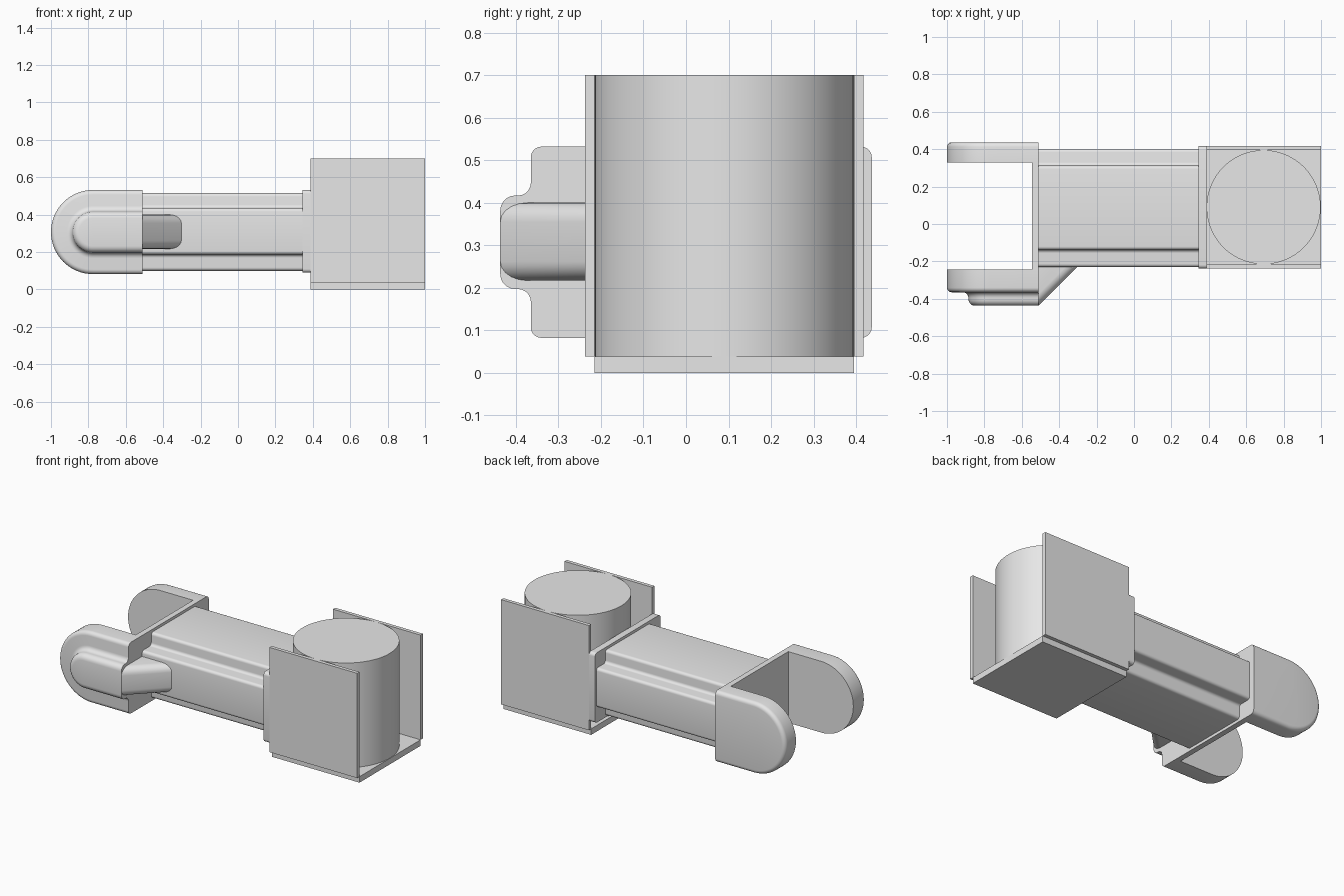
import bpy, bmesh, math

cube = bpy.data.objects.get("Cube")
if cube:
    bpy.data.objects.remove(cube, do_unlink=True)

grey = bpy.data.materials.new("light grey")
grey.use_nodes = True
colour = (0.8, 0.8, 0.8, 1)
grey.diffuse_color = colour
for node in grey.node_tree.nodes:
    if node.type == 'BSDF_PRINCIPLED':
        node.inputs["Base Color"].default_value = colour


def finish(name, bm):
    bmesh.ops.recalc_face_normals(bm, faces=bm.faces)
    mesh = bpy.data.meshes.new(name)
    bm.to_mesh(mesh)
    bm.free()
    mesh.materials.append(grey)
    obj = bpy.data.objects.new(name, mesh)
    bpy.context.collection.objects.link(obj)
    bpy.ops.object.select_all(action='DESELECT')
    obj.select_set(True)
    bpy.context.view_layer.objects.active = obj
    bpy.ops.object.shade_smooth_by_angle(angle=math.radians(35))
    return obj


def loft(name, rings, round_edges=None, radius=0.02):
    """Skin matching rings of points, cap both ends, optionally round edges."""
    bm = bmesh.new()
    loops = [[bm.verts.new(p) for p in ring] for ring in rings]
    for a, b in zip(loops, loops[1:]):
        for i in range(len(a)):
            j = (i + 1) % len(a)
            bm.faces.new((a[i], a[j], b[j], b[i]))
    bm.faces.new(loops[0])
    bm.faces.new(loops[-1])
    bmesh.ops.recalc_face_normals(bm, faces=bm.faces)
    if round_edges:
        edges = [e for e in bm.edges if round_edges(*(v.co for v in e.verts))]
        bmesh.ops.bevel(bm, geom=edges, offset=radius, segments=5,
                        affect='EDGES', profile=0.5)
    return finish(name, bm)


def lengthwise(a, b):
    return abs(a.x - b.x) > 0.01


def box(name, x, y, z, round_edges=None, radius=0.02):
    outline = [(y[0], z[0]), (y[1], z[0]), (y[1], z[1]), (y[0], z[1])]
    return loft(name, [[(u, v, w) for v, w in outline] for u in x],
                round_edges, radius)


# Fork: rounded cheeks lofted outward along y
CHEEK_X, CHEEK_Z, FORK_END = -0.775, 0.307, -0.51


def cheek_ring(y, r):
    ring = [(FORK_END, y, CHEEK_Z + r)]
    for i in range(33):
        a = math.pi * (0.5 + i / 32)
        ring.append((CHEEK_X + r * math.cos(a), y, CHEEK_Z + r * math.sin(a)))
    return ring + [(FORK_END, y, CHEEK_Z - r)]


def quarter(y, r, size, start, turn, outward):
    """Quarter round in the (radius, depth) section of a cheek."""
    pts = []
    for i in range(6):
        a = math.radians(start + turn * i / 5)
        pts.append((y + outward * size * math.sin(a), r + size * math.cos(a)))
    return pts


front = [(-0.243, 0.225)]
front += quarter(-0.34, 0.2, 0.025, 0, 90, -1)        # outer rim
front += quarter(-0.395, 0.14, 0.03, 270, -90, -1)    # fillet to the boss
front += quarter(-0.402, 0.075, 0.035, 0, 90, -1)     # boss rim
loft("front_cheek", [cheek_ring(*p) for p in front])

back = [(0.33, 0.225)] + quarter(0.412, 0.2, 0.025, 0, 90, 1)
loft("back_cheek", [cheek_ring(*p) for p in back])

box("fork_bridge", (-0.545, FORK_END), (-0.26, 0.35), (0.082, 0.532))

# Sloping rib that blends the boss into the arm
rib = [(-0.437, 0.217), (-0.437, 0.4), (-0.19, 0.4), (-0.19, 0.217)]
loft("sloping_rib", [[(x, y + shift, z) for y, z in rib]
                     for x, shift in ((FORK_END, 0), (-0.26, 0.25))],
     lambda a, b: lengthwise(a, b) and a.y + b.y < -0.6, 0.045)

# Arm: stepped cross-shaped section run along x
y0, y1, y2, y3 = -0.23, -0.138, 0.312, 0.402
z0, z1, z2, z3 = 0.1, 0.187, 0.435, 0.515
cross = [(y1, z0), (y2, z0), (y2, z1), (y3, z1), (y3, z2), (y2, z2),
         (y2, z3), (y1, z3), (y1, z2), (y0, z2), (y0, z1), (y1, z1)]
loft("arm", [[(x, y, z) for y, z in cross] for x in (FORK_END, 0.36)],
     lengthwise, 0.018)

# Flange joining the arm to the holder
box("arm_flange", (0.345, 0.387), (-0.238, 0.416), (0.09, 0.532),
    lengthwise, 0.02)

# Open holder with a drum
box("holder_base", (0.387, 1), (-0.215, 0.395), (0, 0.038))
for name, inner, outer in (("front_side_plate", -0.215, -0.238),
                           ("back_side_plate", 0.395, 0.418)):
    box(name, (0.387, 1), (inner, outer), (0.038, 0.7))

RADIUS, STEPS = 0.305, 96
circle = [(0.693 + RADIUS * math.cos(math.tau * i / STEPS),
           0.09 + RADIUS * math.sin(math.tau * i / STEPS)) for i in range(STEPS)]
loft("drum", [[(x, y, z) for x, y in circle] for z in (0.038, 0.7)])
